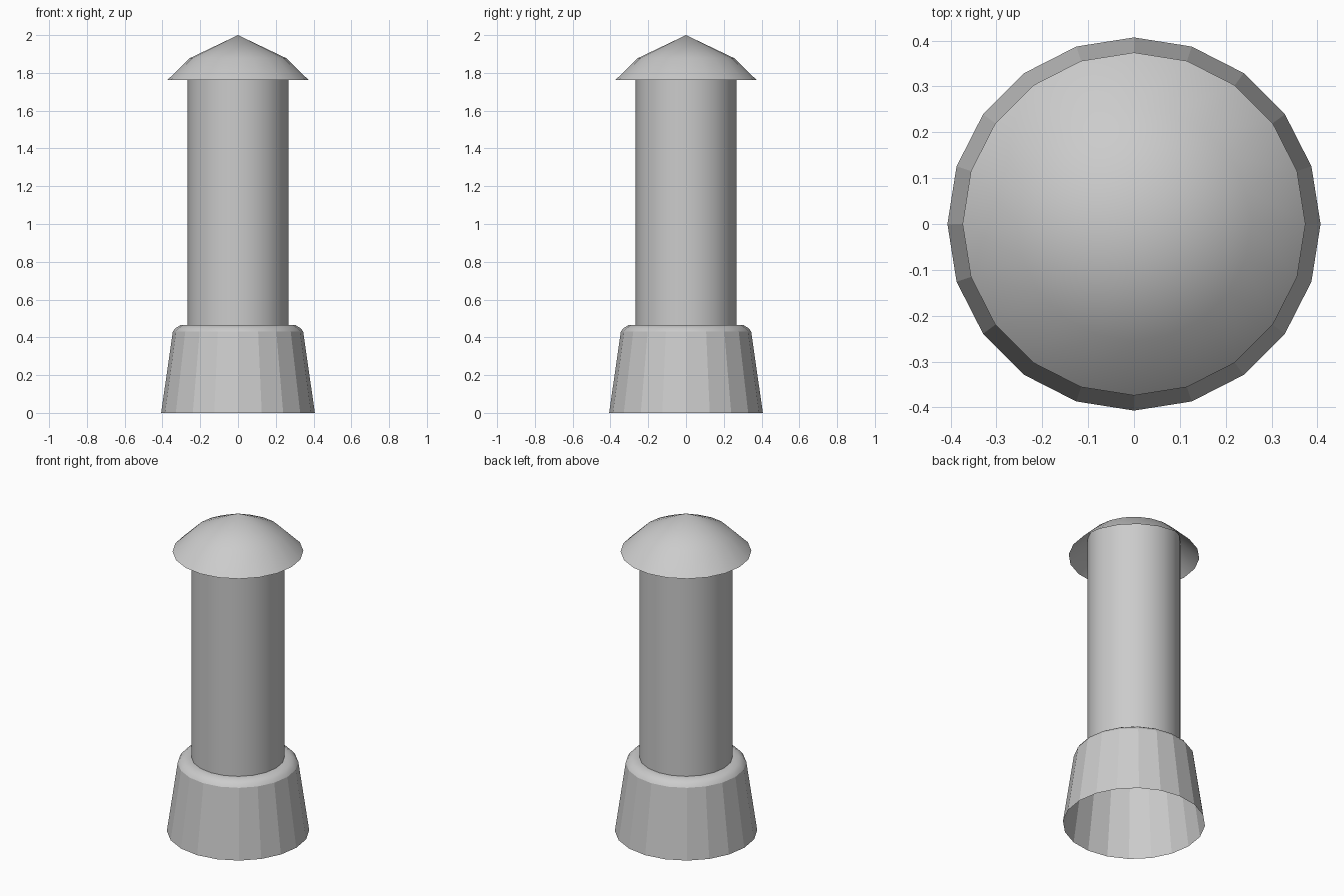
import bpy, bmesh, math

if "Cube" in bpy.data.objects:
    bpy.data.objects.remove(bpy.data.objects["Cube"])

SIDES = 20


def lathe(name, profile, flat_bands=()):
    """Revolve (radius, z) points around z; bands listed in flat_bands are faceted."""
    bm = bmesh.new()
    rings = []
    for r, z in profile:
        if r == 0:
            rings.append([bm.verts.new((0, 0, z))] * SIDES)
        else:
            rings.append([bm.verts.new((r * math.cos(math.tau * i / SIDES),
                                        r * math.sin(math.tau * i / SIDES), z))
                          for i in range(SIDES)])
    for band, (low, high) in enumerate(zip(rings, rings[1:])):
        for i in range(SIDES):
            j = (i + 1) % SIDES
            corners = list(dict.fromkeys((low[i], low[j], high[j], high[i])))
            bm.faces.new(corners).smooth = band not in flat_bands
    mesh = bpy.data.meshes.new(name)
    bm.to_mesh(mesh)
    bm.free()
    obj = bpy.data.objects.new(name, mesh)
    bpy.context.collection.objects.link(obj)
    return obj


# Tapered hollow skirt with a rounded shoulder, open at the bottom
lathe("base", [(0.407, 0), (0.345, 0.43), (0.333, 0.447), (0.303, 0.466), (0.265, 0.466)],
      flat_bands=(0,))

# Straight round pipe
lathe("column", [(0.267, 0.466), (0.267, 1.864)])

# Overhanging thin dome, open underneath
lathe("cap", [(0.374, 1.762), (0.255, 1.878), (0, 2.0)])
